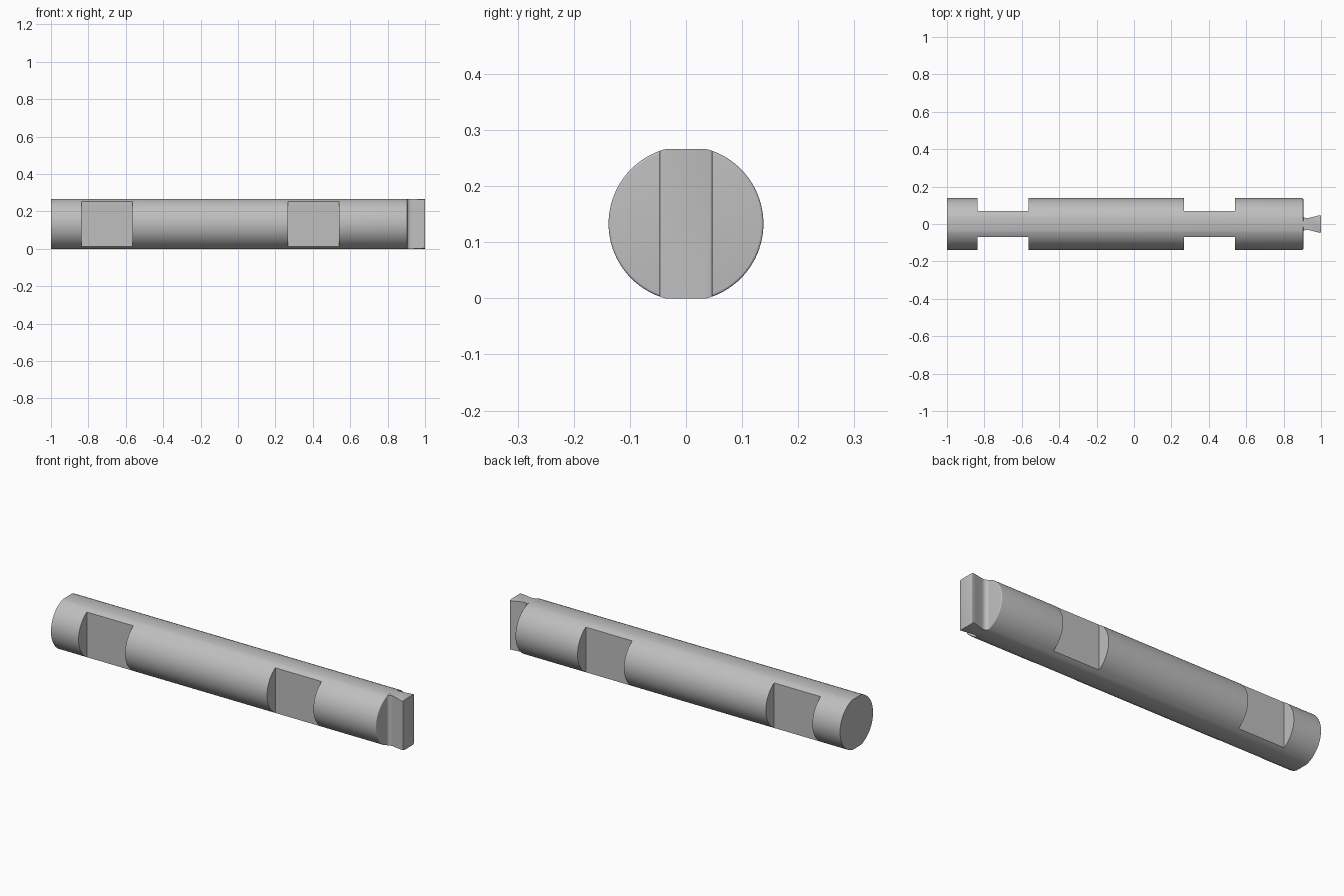
import bpy, bmesh, math

if "Cube" in bpy.data.objects:
    bpy.data.objects.remove(bpy.data.objects["Cube"])

R, H = 0.138, 0.133              # rod radius, half height between the flats
SHOULDER = 0.905                 # where the round body ends
FLAT = math.sqrt(R * R - H * H)  # half width of the flats

steel = bpy.data.materials.new("grey steel")
steel.use_nodes = True
grey = (0.52, 0.52, 0.52, 1)
steel.diffuse_color = grey
steel.node_tree.nodes["Principled BSDF"].inputs["Base Color"].default_value = grey


def loft(name, rings):
    """Skin a closed solid over rings of (x, [(y, z), ...])."""
    bm = bmesh.new()
    loops = [[bm.verts.new((x, y, z + H)) for y, z in pts] for x, pts in rings]
    n = len(loops[0])
    for a, b in zip(loops, loops[1:]):
        for i in range(n):
            j = (i + 1) % n
            bm.faces.new((a[i], a[j], b[j], b[i]))
    bm.faces.new(loops[0])
    bm.faces.new(loops[-1])
    bmesh.ops.remove_doubles(bm, verts=bm.verts, dist=1e-5)
    bmesh.ops.recalc_face_normals(bm, faces=bm.faces)
    mesh = bpy.data.meshes.new(name)
    bm.to_mesh(mesh)
    bm.free()
    ob = bpy.data.objects.new(name, mesh)
    bpy.context.collection.objects.link(ob)
    mesh.materials.append(steel)
    return ob


def round_section(r, steps=40):
    """Circle of radius r cut flat at the top and bottom."""
    a0 = math.asin(min(1, H / r))
    angles = [a0 * (2 * i / steps - 1) for i in range(steps + 1)]
    right = [(r * math.cos(a), r * math.sin(a)) for a in angles]
    return right + [(-y, -z) for y, z in right]


def tongue_section(w):
    """Upright bar of half width w, trimmed by the rod's outline."""
    side, f = min(H, math.sqrt(R * R - w * w)), min(w, FLAT)
    half = [(w, -side), (w, side), (f, H)]
    return half + [(-f, H)] + [(-w, side), (-w, -side), (-f, -H), (f, -H)]


def smooth(ob):
    bpy.ops.object.select_all(action="DESELECT")
    ob.select_set(True)
    bpy.context.view_layer.objects.active = ob
    bpy.ops.object.shade_smooth_by_angle(angle=math.radians(30))


# Round body with a small rounded rim at the shoulder
rim = 0.0045
rings = [(-1, round_section(R))]
for i in range(6):
    a = math.pi / 2 * i / 5
    rings.append((SHOULDER - rim + rim * math.sin(a),
                  round_section(R - rim + rim * math.cos(a))))
body = loft("rod_body", rings)

# Pairs of side notches
for label, x0, x1 in (("rear", -0.838, -0.565), ("front", 0.267, 0.539)):
    for side, s in (("left", 1), ("right", -1)):
        y0, y1 = 0.069 * s, 0.2 * s
        cutter = loft(f"{label}_{side}_notch_cutter",
                      [(x, [(y0, -0.2), (y1, -0.2), (y1, 0.2), (y0, 0.2)])
                       for x in (x0, x1)])
        cutter.hide_render = True
        cutter.hide_set(True)
        cutter.display_type = "WIRE"
        cut = body.modifiers.new("notch", "BOOLEAN")
        cut.object, cut.operation, cut.solver = cutter, "DIFFERENCE", "EXACT"

# Bake the notches so the shading split follows the cut edges
bpy.context.view_layer.update()
baked = bpy.data.meshes.new_from_object(
    body.evaluated_get(bpy.context.evaluated_depsgraph_get()))
body.modifiers.clear()
body.data = baked
smooth(body)

# Flared tongue: filleted root, narrow neck, widening head with eased edges
profile = [(SHOULDER, 0.045), (0.907, 0.039), (0.911, 0.035), (0.918, 0.032),
           (0.926, 0.031), (0.936, 0.033), (0.985, 0.045), (0.990, 0.0465),
           (0.995, 0.047), (0.9985, 0.046), (1.0, 0.043)]
tongue = loft("end_tongue", [(x, tongue_section(w)) for x, w in profile])
smooth(tongue)
